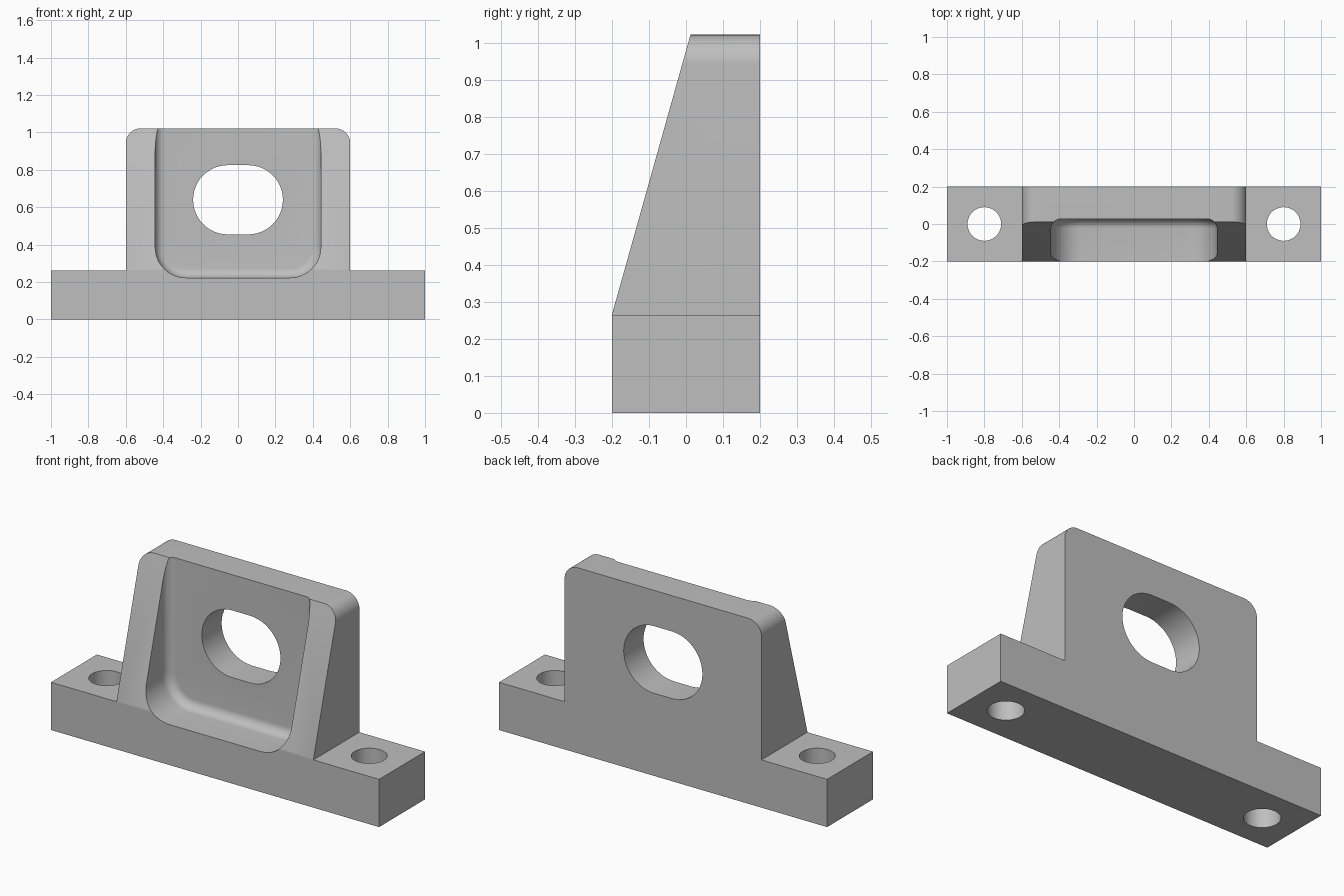
import bpy, bmesh
from math import sin, cos, pi, radians
from mathutils import Vector

cube = bpy.data.objects.get("Cube")
if cube:
    bpy.data.objects.remove(cube, do_unlink=True)

# Main dimensions
HALF_DEPTH, BASE_H, TOP = 0.2, 0.263, 1.022
UPRIGHT_X, CORNER_R = 0.6, 0.08
POCKET_X, POCKET_Z, POCKET_R = 0.443, 0.223, 0.165
POCKET_BACK, FILLET = 0.027, 0.05

grey = bpy.data.materials.new("plain grey")
grey.use_nodes = True
colour = (0.52, 0.52, 0.52, 1)
grey.diffuse_color = colour
grey.node_tree.nodes["Principled BSDF"].inputs["Base Color"].default_value = colour


def arc(cx, cz, r, start, end, steps=12):
    """Points of an arc in the xz plane, angles in degrees."""
    angles = [radians(start + (end - start) * i / steps) for i in range(steps + 1)]
    return [(cx + r * cos(a), cz + r * sin(a)) for a in angles]


def loft(name, rings):
    """Solid through rings of 3D points, capped at both ends."""
    bm = bmesh.new()
    loops = [[bm.verts.new(p) for p in ring] for ring in rings]
    n = len(loops[0])
    for a, b in zip(loops, loops[1:]):
        for i in range(n):
            j = (i + 1) % n
            bm.faces.new((a[i], a[j], b[j], b[i]))
    bm.faces.new(loops[0][::-1])
    bm.faces.new(loops[-1])
    bmesh.ops.recalc_face_normals(bm, faces=bm.faces)
    mesh = bpy.data.meshes.new(name)
    bm.to_mesh(mesh)
    bm.free()
    mesh.materials.append(grey)
    obj = bpy.data.objects.new(name, mesh)
    bpy.context.collection.objects.link(obj)
    return obj


def extrude_y(name, profile, y0, y1):
    return loft(name, [[(x, y, z) for x, z in profile] for y in (y0, y1)])


# Base and upright plate share one T-shaped profile
shoulder = UPRIGHT_X - CORNER_R
profile = [(-1, 0), (1, 0), (1, BASE_H), (UPRIGHT_X, BASE_H)]
profile += arc(shoulder, TOP - CORNER_R, CORNER_R, 0, 90)
profile += arc(-shoulder, TOP - CORNER_R, CORNER_R, 90, 180)
profile += [(-UPRIGHT_X, BASE_H), (-1, BASE_H)]
bracket = extrude_y("mounting_bracket", profile, -HALF_DEPTH, HALF_DEPTH)

# Sloping front of the upright
bm = bmesh.new()
bm.from_mesh(bracket.data)
slope_start = Vector((0, -HALF_DEPTH, BASE_H + 0.003))
slope_end = Vector((0, 0.012, TOP))
normal = (slope_end - slope_start).cross(Vector((1, 0, 0)))
if normal.y > 0:
    normal.negate()
bmesh.ops.bisect_plane(bm, geom=bm.verts[:] + bm.edges[:] + bm.faces[:],
                       plane_co=slope_start, plane_no=normal, clear_outer=True)
bmesh.ops.holes_fill(bm, edges=[e for e in bm.edges if e.is_boundary], sides=0)
bmesh.ops.recalc_face_normals(bm, faces=bm.faces)
bm.to_mesh(bracket.data)
bm.free()


# Front pocket, with a fillet where its walls meet the back
def pocket_ring(y, inset):
    r, x = POCKET_R - inset, POCKET_X - POCKET_R
    z = POCKET_Z + POCKET_R
    points = [(POCKET_X - inset, 1.3), (inset - POCKET_X, 1.3)]
    points += arc(-x, z, r, 180, 270) + arc(x, z, r, 270, 360)
    return [(px, y, pz) for px, pz in points]


rings = [pocket_ring(-0.4, 0)]
for i in range(9):
    a = pi / 2 * i / 8
    rings.append(pocket_ring(POCKET_BACK - FILLET * (1 - sin(a)), FILLET * (1 - cos(a))))
cutters = [loft("pocket_cutter", rings)]

# Oblong window
window = arc(0.055, 0.64, 0.185, -90, 90, 24) + arc(-0.055, 0.64, 0.185, 90, 270, 24)
cutters.append(extrude_y("window_cutter", window, -0.5, 0.5))

# Screw holes through the base ends
for side in (-1, 1):
    circle = arc(side * 0.8, 0, 0.09, 0, 360, 40)[:-1]
    cutters.append(loft("screw_hole_cutter", [[(x, y, z) for x, y in circle] for z in (-0.1, 0.5)]))

bpy.ops.object.select_all(action="DESELECT")
bpy.context.view_layer.objects.active = bracket
bracket.select_set(True)
for cutter in cutters:
    cutter.hide_render = True
    cut = bracket.modifiers.new(cutter.name, "BOOLEAN")
    cut.operation, cut.solver, cut.object = "DIFFERENCE", "EXACT", cutter
    bpy.ops.object.modifier_apply(modifier=cut.name)
    bpy.data.objects.remove(cutter, do_unlink=True)
bpy.ops.object.shade_smooth_by_angle(angle=radians(30))
